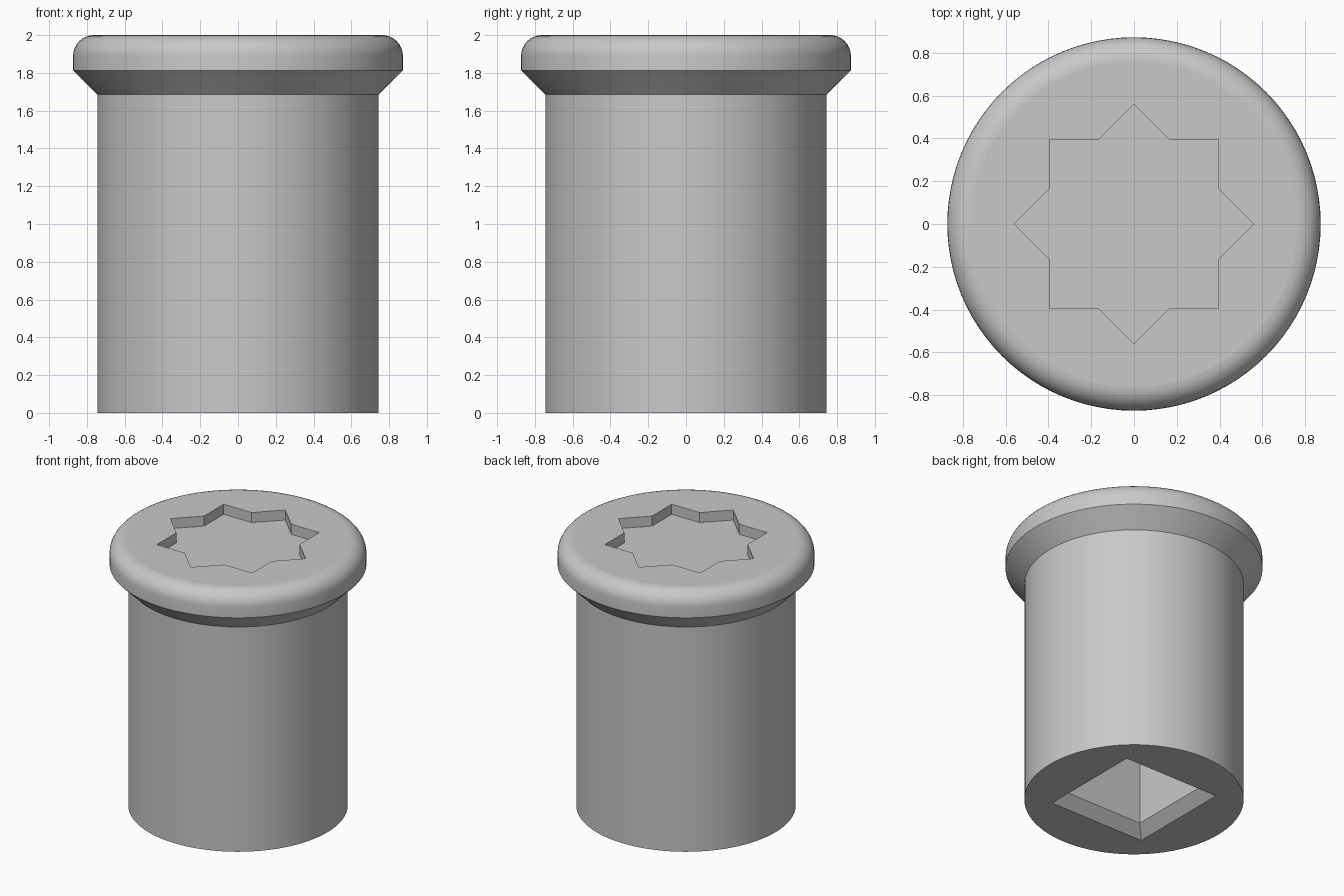
import bpy, bmesh
from math import sin, cos, pi, radians

old = bpy.data.objects.get("Cube")
if old:
    bpy.data.objects.remove(old, do_unlink=True)

STEEL = (0.58, 0.58, 0.58, 1)
steel = bpy.data.materials.new("grey_steel")
steel.use_nodes = True
steel.diffuse_color = STEEL
steel.node_tree.nodes["Principled BSDF"].inputs["Base Color"].default_value = STEEL


def ring(z, radii, turn=0.0):
    """Closed loop of points at height z, one radius per point."""
    n = len(radii)
    return [(r * cos(turn + 2 * pi * i / n), r * sin(turn + 2 * pi * i / n), z)
            for i, r in enumerate(radii)]


def loft(name, rings):
    """Solid skinned through a stack of equal rings, capped at both ends."""
    bm = bmesh.new()
    loops = [[bm.verts.new(p) for p in pts] for pts in rings]
    n = len(loops[0])
    for a, b in zip(loops, loops[1:]):
        for i in range(n):
            j = (i + 1) % n
            bm.faces.new((a[i], a[j], b[j], b[i]))
    bm.faces.new(loops[0][::-1])
    bm.faces.new(loops[-1])
    bmesh.ops.recalc_face_normals(bm, faces=bm.faces)
    mesh = bpy.data.meshes.new(name)
    bm.to_mesh(mesh)
    bm.free()
    mesh.materials.append(steel)
    obj = bpy.data.objects.new(name, mesh)
    bpy.context.collection.objects.link(obj)
    return obj


# Shank, sloping collar and round-edged head in one turned profile
SHANK, HEAD, ROUND = 0.745, 0.873, 0.11
profile = [(SHANK, 0), (SHANK, 1.685), (HEAD, 1.813)]
for k in range(9):
    a = k * pi / 16
    profile.append((HEAD - ROUND + ROUND * cos(a), 2 - ROUND + ROUND * sin(a)))
bolt = loft("flanged_sleeve", [ring(z, [r] * 96) for r, z in profile])

# Shallow eight-pointed star recess in the head
TIP = 0.56
star = [TIP, TIP * cos(pi / 4) / cos(pi / 8)] * 8
star_cutter = loft("star_recess_cutter", [ring(1.925, star), ring(2.1, star)])

# Deep square socket with a chamfered mouth in the base
socket = [(-0.05, 0.445), (0.075, 0.32), (1.2, 0.32)]
socket_cutter = loft("square_socket_cutter",
                     [ring(z, [half * 2 ** 0.5] * 4, pi / 4) for z, half in socket])

bpy.ops.object.select_all(action="DESELECT")
bpy.context.view_layer.objects.active = bolt
bolt.select_set(True)
for cutter in (star_cutter, socket_cutter):
    cutter.hide_render = True
    mod = bolt.modifiers.new(cutter.name, "BOOLEAN")
    mod.operation = "DIFFERENCE"
    mod.solver = "EXACT"
    mod.object = cutter
    bpy.ops.object.modifier_apply(modifier=mod.name)
    bpy.data.objects.remove(cutter, do_unlink=True)

# Smooth round surfaces, flat end faces
bpy.ops.object.shade_smooth_by_angle(angle=radians(30))
for face in bolt.data.polygons:
    if abs(face.normal.z) > 0.999:
        face.use_smooth = False
